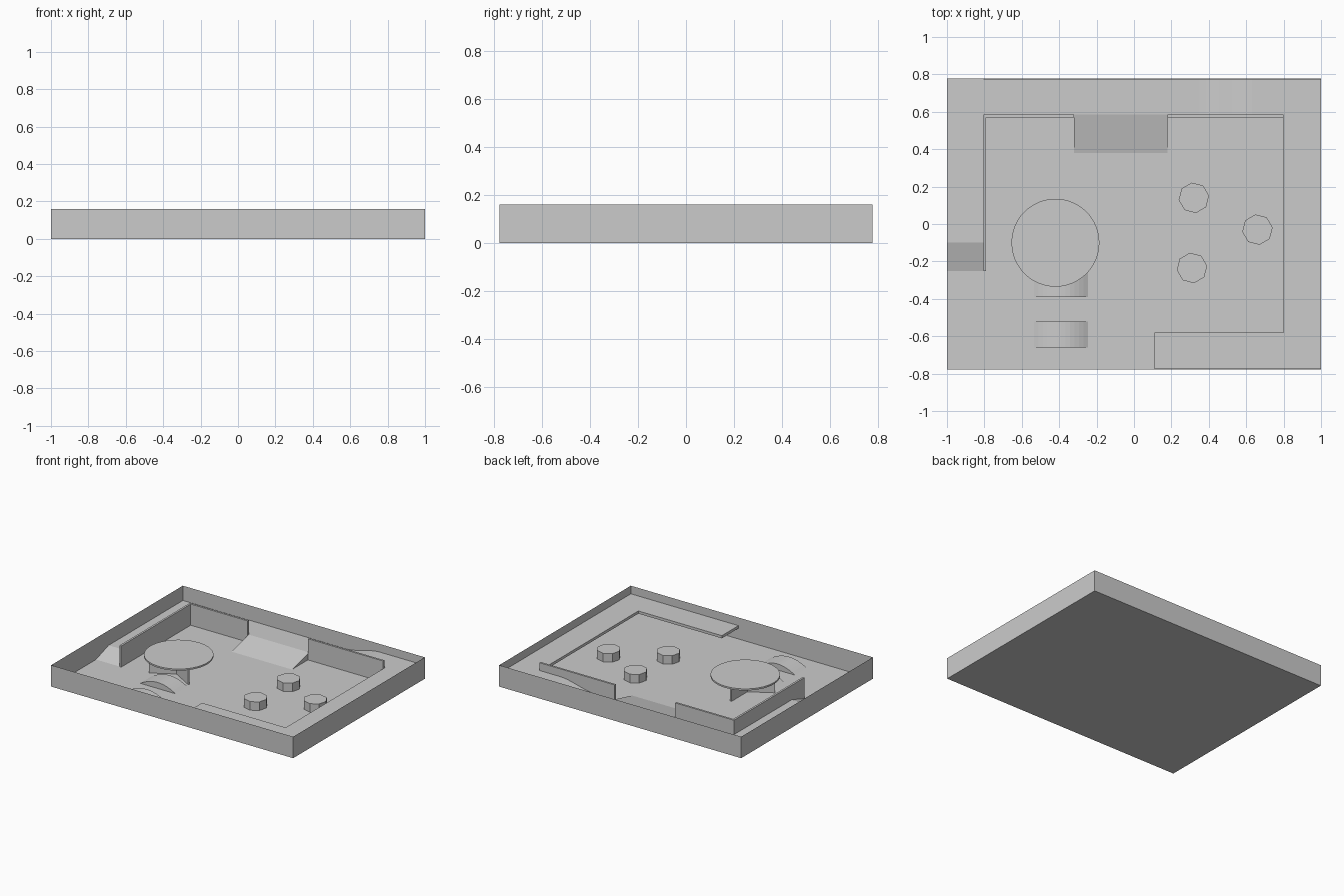
import bpy, bmesh, math
from mathutils import Matrix

if "Cube" in bpy.data.objects:
    bpy.data.objects.remove(bpy.data.objects["Cube"])


def mesh_object(name, bm):
    me = bpy.data.meshes.new(name)
    bm.normal_update()
    bm.to_mesh(me)
    bm.free()
    ob = bpy.data.objects.new(name, me)
    bpy.context.collection.objects.link(ob)
    return ob


def box(name, x0, x1, y0, y1, z0, z1, open_top=False):
    bm = bmesh.new()
    bmesh.ops.create_cube(bm, size=1)
    bmesh.ops.scale(bm, vec=(x1 - x0, y1 - y0, z1 - z0), verts=bm.verts)
    bmesh.ops.translate(bm, vec=((x0 + x1) / 2, (y0 + y1) / 2, (z0 + z1) / 2), verts=bm.verts)
    if open_top:
        top = max(bm.faces, key=lambda f: f.calc_center_median().z)
        bmesh.ops.delete(bm, geom=[top], context='FACES_ONLY')
    return mesh_object(name, bm)


def cylinder(name, x, y, r, z0, z1, sides, turn=0.0):
    bm = bmesh.new()
    bmesh.ops.create_cone(bm, cap_ends=True, segments=sides, radius1=r, radius2=r, depth=z1 - z0,
                          matrix=Matrix.Translation((x, y, (z0 + z1) / 2)) @ Matrix.Rotation(turn, 4, 'Z'))
    return mesh_object(name, bm)


def extrude_profile(name, profile, axis, a, b):
    """Extrude (u, z) points along 'X' (u is y) or 'Y' (u is x) from a to b."""
    bm = bmesh.new()
    put = (lambda u, z: (a, u, z)) if axis == 'X' else (lambda u, z: (u, a, z))
    face = bm.faces.new([bm.verts.new(put(u, z)) for u, z in profile])
    res = bmesh.ops.extrude_face_region(bm, geom=[face], use_keep_orig=True)
    verts = [v for v in res['geom'] if isinstance(v, bmesh.types.BMVert)]
    bmesh.ops.translate(bm, vec=(b - a, 0, 0) if axis == 'X' else (0, b - a, 0), verts=verts)
    bmesh.ops.recalc_face_normals(bm, faces=bm.faces)
    return mesh_object(name, bm)


W, D, H = 1.0, 0.777, 0.16
IN_X, IN_Y = 0.8, 0.58
LOW, HIGH, T = 0.05, 0.10, 0.02

# outer tray
box("tray", -W, W, -D, D, 0, H, open_top=True)

# raised thin partitions around the yard
box("left_partition", -0.805, -0.79, -0.25, 0.585, 0, H - 0.002)
box("back_left_partition", -0.79, -0.32, 0.57, 0.585, 0, H - 0.002)
box("back_right_partition", 0.18, IN_X, 0.57, 0.585, 0, H - 0.002)

# low walkway with its end ramp, left and back
extrude_profile("left_walkway", [(-0.25, 0.001), (-0.10, LOW), (D, LOW), (D, 0.001)], 'X', -W + .001, -0.805)
steps = 8
rise = [(0.35 + 0.28 * i / steps,
         LOW + (HIGH - LOW) * (3 * (i / steps) ** 2 - 2 * (i / steps) ** 3)) for i in range(steps + 1)]
extrude_profile("back_walkway", [(-0.805, 0.001), (-0.805, LOW)] + rise +
                [(IN_X, HIGH), (IN_X, 0.001)], 'Y', 0.585, D - .001)
extrude_profile("back_ramp", [(0.38, 0.001), (0.585, LOW), (0.585, 0.001)], 'X', -0.32, 0.18)

# high thin deck, right and front
box("right_deck", IN_X, W - .001, -D + .001, D - .001, HIGH - T, HIGH)
box("front_deck", 0.11, IN_X, -D + .001, -IN_Y, HIGH - T, HIGH)

# round table on three plate legs
TX, TY = -0.42, -0.10
cylinder("table_top", TX, TY, 0.235, 0.125, 0.137, 48)
for i, ang in enumerate((90, 210, 330)):
    leg = box(f"table_leg_{i + 1}", 0, 0.19, -0.006, 0.006, 0.001, 0.125)
    leg.location = (TX, TY - 0.02, 0)
    leg.rotation_euler.z = math.radians(ang)

# octagonal stumps
for i, (x, y) in enumerate(((0.32, 0.14), (0.66, -0.03), (0.31, -0.235))):
    cylinder(f"stump_{i + 1}", x, y, 0.082, 0.001, 0.065, 8, math.radians(8))

# two curved humps in front of the table
for i, y in enumerate((-0.66, -0.39)):
    arc = [(-0.39 + 0.145 * t / 6, 0.001 + 0.045 * (1 - (t / 6) ** 2)) for t in range(-6, 7)]
    extrude_profile(f"hump_{i + 1}", arc, 'Y', y, y + 0.14)
